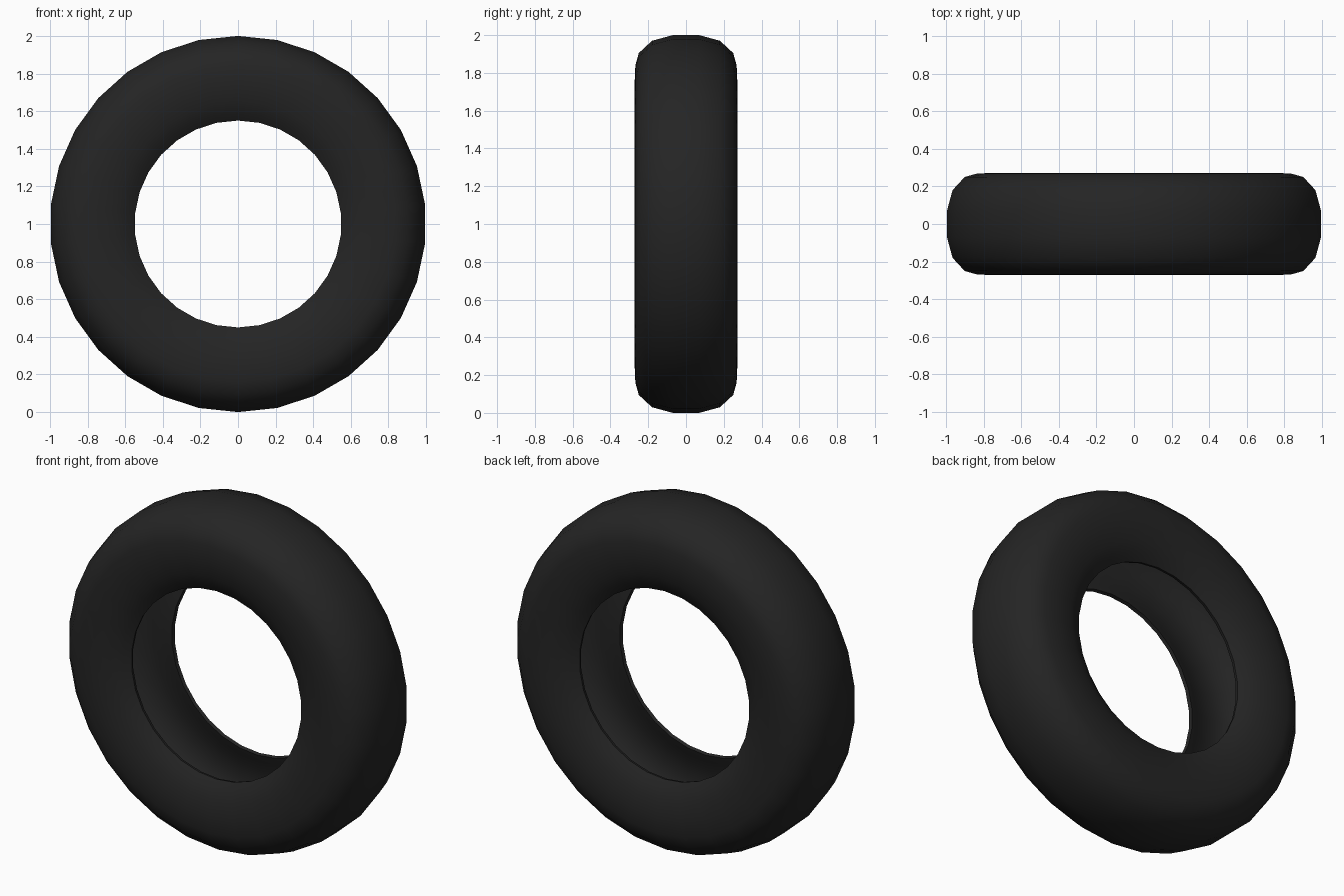
import bpy
import bmesh
from math import tau
from mathutils import Matrix, Vector

cube = bpy.data.objects.get("Cube")
if cube:
    bpy.data.objects.remove(cube, do_unlink=True)

SEGMENTS = 30

# Rubber material
rubber = bpy.data.materials.new("black_rubber")
rubber.use_nodes = True
colour = (0.018, 0.018, 0.018, 1)
rubber.diffuse_color = colour
shader = rubber.node_tree.nodes["Principled BSDF"]
shader.inputs["Base Color"].default_value = colour
shader.inputs["Roughness"].default_value = 0.8

# Half cross-section as (radius, width): tread centre to bead, then back inside
outer_half = [(1.0, 0.07), (0.97, 0.18), (0.905, 0.25), (0.84, 0.268),
              (0.75, 0.272), (0.65, 0.255), (0.59, 0.228), (0.55, 0.2)]
inner_half = [(0.555, 0.18), (0.6, 0.195), (0.66, 0.22), (0.76, 0.235),
              (0.87, 0.215), (0.93, 0.15), (0.95, 0.06)]
half = outer_half + inner_half
profile = half + [(r, -w) for r, w in reversed(half)]

# Hollow tyre: lathe the closed section around the y axis
bm = bmesh.new()
rings = []
for i in range(SEGMENTS):
    turn = Matrix.Rotation(tau * i / SEGMENTS, 3, 'Y')
    rings.append([bm.verts.new(turn @ Vector((0, w, r)) + Vector((0, 0, 1)))
                  for r, w in profile])
count = len(profile)
for i, ring in enumerate(rings):
    following = rings[(i + 1) % SEGMENTS]
    for j in range(count):
        k = (j + 1) % count
        bm.faces.new((ring[j], ring[k], following[k], following[j]))
bmesh.ops.recalc_face_normals(bm, faces=bm.faces)

mesh = bpy.data.meshes.new("tyre")
bm.to_mesh(mesh)
bm.free()
mesh.materials.append(rubber)
tyre = bpy.data.objects.new("tyre", mesh)
bpy.context.collection.objects.link(tyre)

# Smooth rubber with crisp bead edges
bpy.ops.object.select_all(action='DESELECT')
tyre.select_set(True)
bpy.context.view_layer.objects.active = tyre
bpy.ops.object.shade_smooth_by_angle(angle=0.8)
